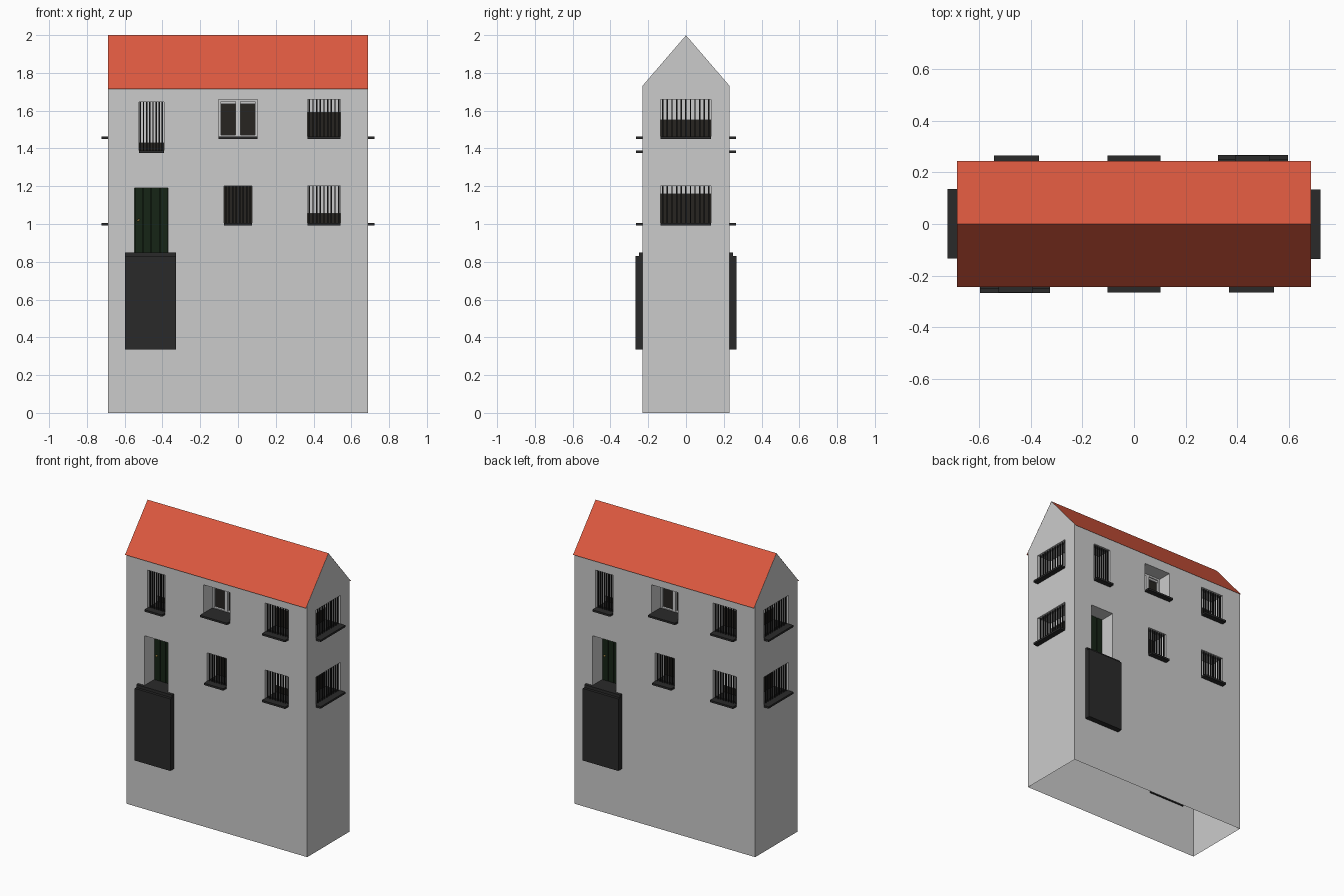
import bpy, bmesh, math
from mathutils import Matrix, Vector

if "Cube" in bpy.data.objects:
    bpy.data.objects.remove(bpy.data.objects["Cube"])

def material(name, rgb):
    m = bpy.data.materials.new(name)
    m.diffuse_color = (*rgb, 1)
    m.use_nodes = True
    m.node_tree.nodes["Principled BSDF"].inputs["Base Color"].default_value = m.diffuse_color
    return m

RED = material("roof_red", (0.72, 0.10, 0.05))
DARK = material("dark_stone", (0.023, 0.023, 0.023))
IRON = material("iron", (0.012, 0.012, 0.012))
GLASS = material("glass", (0.02, 0.018, 0.015))
GREEN = material("door_green", (0.008, 0.018, 0.008))
GOLD = material("knob_gold", (0.6, 0.4, 0.1))

HX, HY, EAVE, TOP = 0.687, 0.23, 1.732, 2.0
DEPTH = 0.12

def finish(name, bm, mat=None):
    me = bpy.data.meshes.new(name)
    bm.to_mesh(me)
    bm.free()
    ob = bpy.data.objects.new(name, me)
    bpy.context.collection.objects.link(ob)
    if mat:
        me.materials.append(mat)
    return ob

def boxes(name, ranges, rot, mat=None):
    """One object from (x0, x1, y0, y1, z0, z1) boxes, turned about z."""
    bm = bmesh.new()
    for x0, x1, y0, y1, z0, z1 in ranges:
        m = (Matrix.Translation(((x0 + x1) / 2, (y0 + y1) / 2, (z0 + z1) / 2))
             @ Matrix.Diagonal((x1 - x0, y1 - y0, z1 - z0, 1)))
        bmesh.ops.create_cube(bm, size=1, matrix=Matrix.Rotation(rot, 4, 'Z') @ m)
    return finish(name, bm, mat)

# walls: gabled profile swept along x
bm = bmesh.new()
profile = [(-HY, 0), (HY, 0), (HY, EAVE), (0, TOP - 0.001), (-HY, EAVE)]
base = bm.faces.new([bm.verts.new((-HX, y, z)) for y, z in profile])
ext = bmesh.ops.extrude_face_region(bm, geom=[base], use_keep_orig=True)
bmesh.ops.translate(bm, vec=(2 * HX, 0, 0),
                    verts=[v for v in ext["geom"] if isinstance(v, bmesh.types.BMVert)])
bmesh.ops.recalc_face_normals(bm, faces=bm.faces)
walls = finish("walls", bm)

# roof: two red slopes with a small eave overhang
bm = bmesh.new()
for s in (-1, 1):
    pts = [(-HX, s * 0.245, 1.715), (HX, s * 0.245, 1.715), (HX, 0, TOP), (-HX, 0, TOP)]
    bm.faces.new([bm.verts.new(p) for p in (pts if s < 0 else pts[::-1])])
finish("roof", bm, RED)

holes = []   # recesses to cut: (x0, x1, z0, z1, wall distance, rotation)

def window(x0, x1, z0, z1, blind, bars, wall, rot):
    holes.append((x0, x1, z0, z1, wall, rot))
    back = -wall + DEPTH
    boxes("window_glass", [(x0, x1, back - 0.006, back, z0, z1)], rot, GLASS)
    if blind < z1:
        boxes("window_blind", [(x0, x1, back - 0.014, back - 0.004, blind, z1)], rot)
    boxes("window_sill", [(x0, x1, -wall - 0.036, back, z0 - 0.007, z0 + 0.006)], rot, DARK)
    step = (x1 - x0) / max(bars, 1)
    if bars:
        mids = [x0 + step * (i + 0.5) for i in range(bars)]
        boxes("window_bars", [(x - 0.0035, x + 0.0035, -wall + 0.01, -wall + 0.017, z0, z1)
                              for x in mids], rot, IRON)
    else:
        # open window without bars: light frame with a centre mullion
        f0, f1, t, m = back - 0.022, back - 0.004, 0.012, (x0 + x1) / 2
        boxes("window_frame", [(x0, x0 + t, f0, f1, z0, z1), (x1 - t, x1, f0, f1, z0, z1),
                               (m - t, m + t, f0, f1, z0, z1),
                               (x0, x1, f0, f1, z0, z0 + t), (x0, x1, f0, f1, z1 - t, z1)], rot)

def door(rot):
    x0, x1, z0, z1 = -0.548, -0.37, 0.84, 1.19
    holes.append((x0, x1, z0, z1, HY, rot))
    back = -HY + DEPTH
    n = 4
    w = (x1 - x0) / n
    planks = [(x0 + i * w + 0.002, x0 + (i + 1) * w - 0.002, back - 0.016, back - 0.004, z0, z1)
              for i in range(n)]
    boxes("door", planks + [(x0, x1, back - 0.008, back, z0, z1)], rot, GREEN)
    bm = bmesh.new()
    bmesh.ops.create_icosphere(bm, subdivisions=1, radius=0.008, matrix=Matrix.Rotation(rot, 4, 'Z')
                               @ Matrix.Translation((-0.527, back - 0.022, 1.02)))
    finish("door_knob", bm, GOLD)
    # stone block under the door with its threshold
    boxes("door_block", [(-0.597, -0.327, -0.268, -0.222, 0.335, 0.83)], rot, DARK)
    boxes("door_threshold", [(-0.597, -0.327, -0.25, -0.222, 0.83, 0.85),
                             (x0, x1, -0.222, back, 0.83, 0.85)], rot, DARK)

# both long sides and both ends are the same, half a turn apart
for turn in (0, math.pi):
    window(-0.525, -0.392, 1.383, 1.647, 1.43, 8, HY, turn)
    window(-0.102, 0.102, 1.458, 1.66, 1.635, 0, HY, turn)
    window(0.368, 0.543, 1.458, 1.66, 1.59, 9, HY, turn)
    window(-0.073, 0.073, 1.0, 1.2, 1.2, 8, HY, turn)
    window(0.368, 0.543, 1.0, 1.2, 1.055, 9, HY, turn)
    door(turn)
    window(-0.135, 0.133, 1.458, 1.66, 1.55, 11, HX, turn + math.pi / 2)
    window(-0.135, 0.133, 1.0, 1.2, 1.16, 11, HX, turn + math.pi / 2)

# cut the recesses, then open the underside
groups = {}
for x0, x1, z0, z1, wall, rot in holes:
    groups.setdefault(round(rot, 3), (rot, []))[1].append(
        (x0, x1, -wall - 0.1, -wall + DEPTH, z0, z1))
for rot, ranges in groups.values():
    cutter = boxes("recess_cutter", ranges, rot)
    cutter.hide_render = True
    mod = walls.modifiers.new("recess", 'BOOLEAN')
    mod.operation, mod.solver, mod.object = 'DIFFERENCE', 'EXACT', cutter
    bpy.context.view_layer.objects.active = walls
    bpy.ops.object.modifier_apply(modifier=mod.name)
    bpy.data.objects.remove(cutter)

bm = bmesh.new()
bm.from_mesh(walls.data)
bmesh.ops.delete(bm, context='FACES_ONLY',
                 geom=[f for f in bm.faces if all(v.co.z < 0.001 for v in f.verts)])
bm.to_mesh(walls.data)
bm.free()
